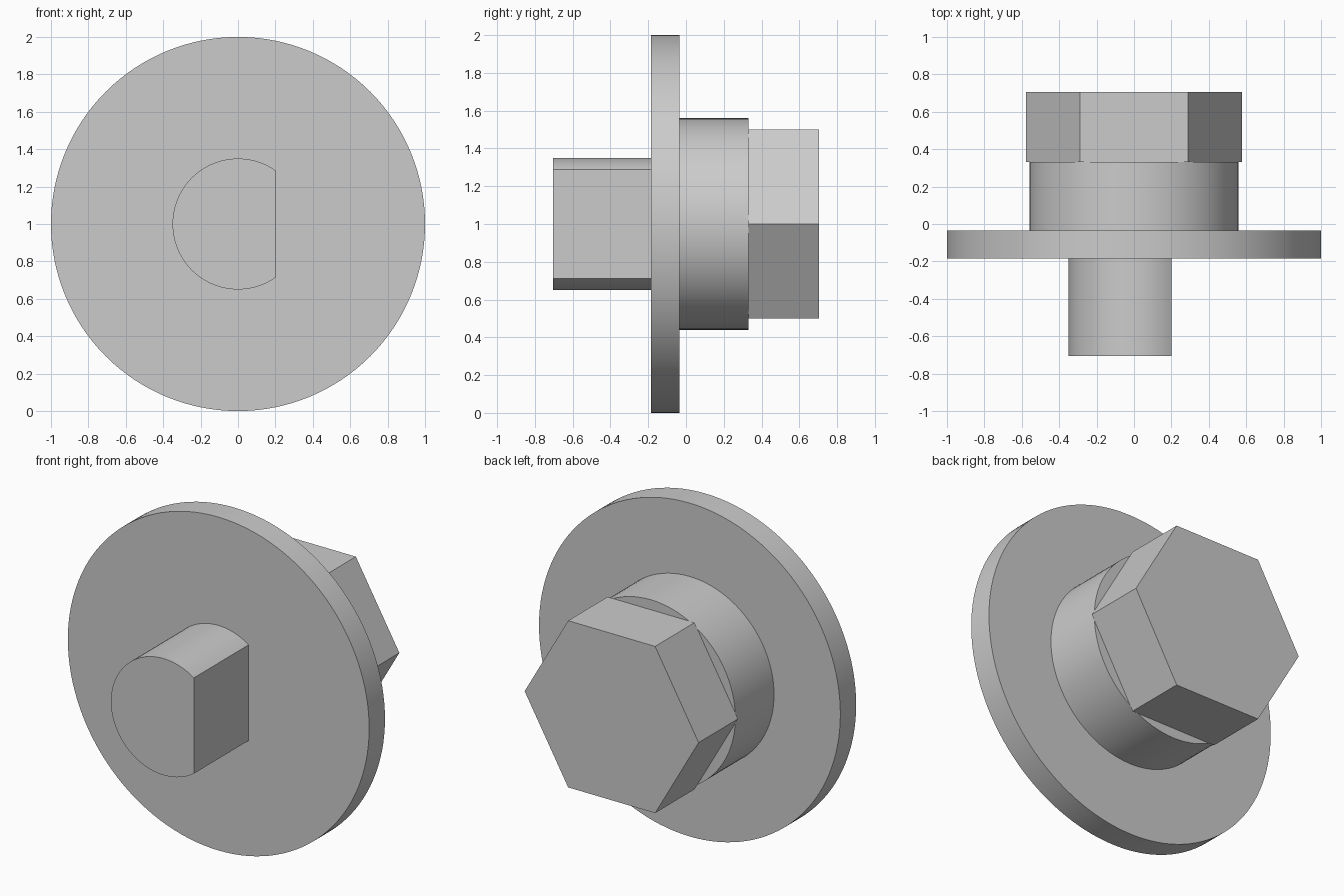
import bpy, bmesh, math

if "Cube" in bpy.data.objects:
    bpy.data.objects.remove(bpy.data.objects["Cube"])

grey = bpy.data.materials.new("plain grey")
grey.diffuse_color = (0.6, 0.6, 0.6, 1)
grey.use_nodes = True
grey.node_tree.nodes["Principled BSDF"].inputs["Base Color"].default_value = grey.diffuse_color


def arc(radius, count, start=0.0, end=2 * math.pi, closed=True):
    """Points (x, z) along a circle about the turning axis."""
    steps = count if closed else count - 1
    return [(radius * math.cos(start + (end - start) * i / steps),
             radius * math.sin(start + (end - start) * i / steps))
            for i in range(count)]


def extrude_y(name, profile, y0, y1, smooth=True):
    """Solid prism from an x-z profile, running along y."""
    bm = bmesh.new()
    base = bm.faces.new([bm.verts.new((x, y0, z + 1)) for x, z in profile])
    new = bmesh.ops.extrude_face_region(bm, geom=[base], use_keep_orig=True)
    verts = [v for v in new["geom"] if isinstance(v, bmesh.types.BMVert)]
    bmesh.ops.translate(bm, verts=verts, vec=(0, y1 - y0, 0))
    bmesh.ops.recalc_face_normals(bm, faces=bm.faces)
    mesh = bpy.data.meshes.new(name)
    bm.to_mesh(mesh)
    bm.free()
    mesh.materials.append(grey)
    obj = bpy.data.objects.new(name, mesh)
    bpy.context.collection.objects.link(obj)
    if smooth:
        bpy.ops.object.select_all(action='DESELECT')
        obj.select_set(True)
        bpy.context.view_layer.objects.active = obj
        bpy.ops.object.shade_smooth_by_angle(angle=math.radians(30))
    return obj


# D-shaped shaft: round bar with a flat on the +x side
shaft_radius, flat_x = 0.35, 0.2
a = math.acos(flat_x / shaft_radius)
extrude_y("shaft", arc(shaft_radius, 72, a, 2 * math.pi - a, closed=False),
          -0.705, -0.185)

# Wide disc and the collar behind it
extrude_y("flange", arc(1.0, 128), -0.185, -0.035)
extrude_y("collar", arc(0.56, 96), -0.035, 0.332)

# Hexagonal head, corners on the x axis
extrude_y("hex_head", arc(0.5 / math.cos(math.pi / 6), 6), 0.332, 0.705,
          smooth=False)
